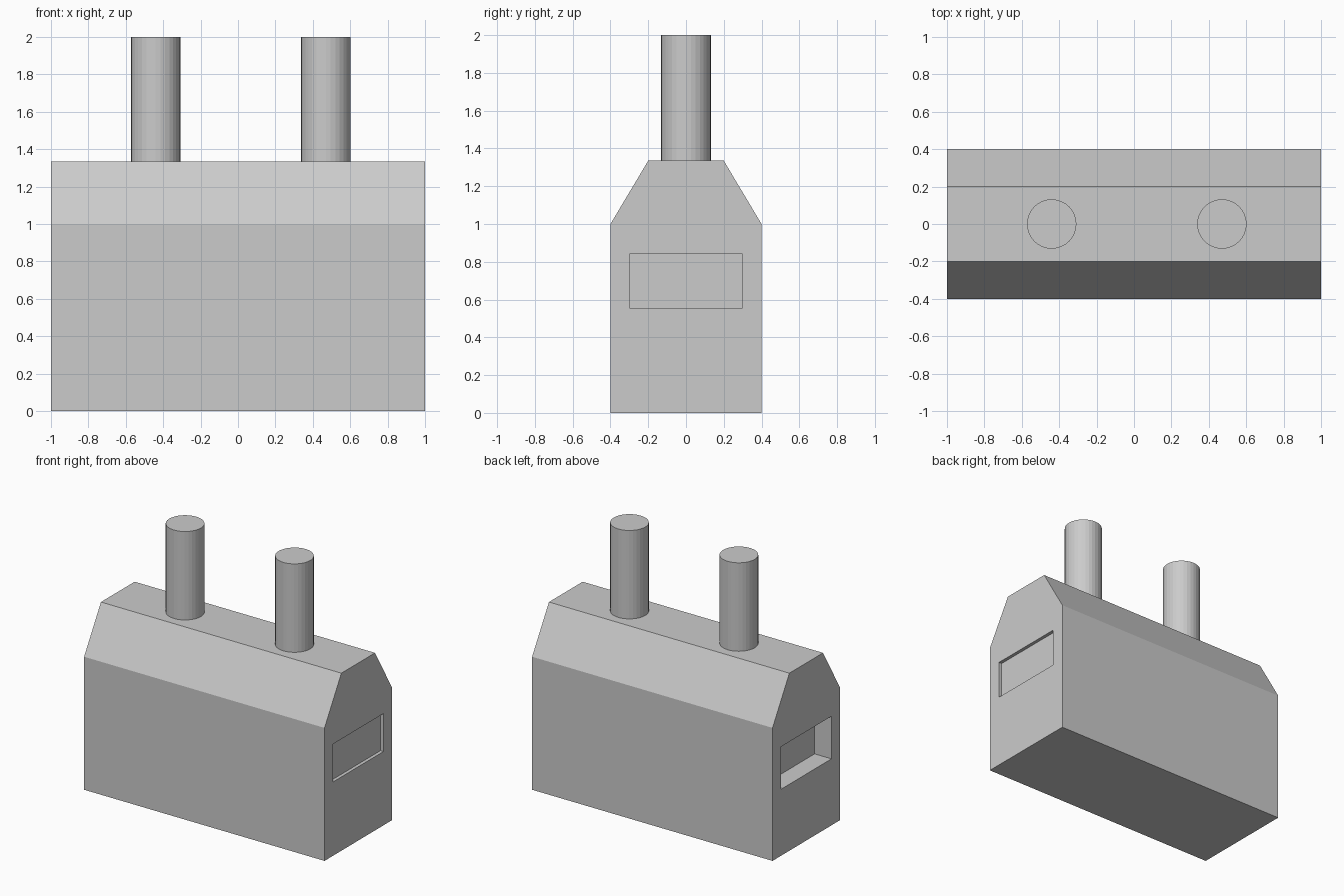
import bpy
import bmesh

if "Cube" in bpy.data.objects:
    bpy.data.objects.remove(bpy.data.objects["Cube"])


def extrude_profile(name, profile, x0, x1):
    """Extrude a closed (y, z) profile along x."""
    bm = bmesh.new()
    face = bm.faces.new([bm.verts.new((x0, y, z)) for y, z in profile])
    result = bmesh.ops.extrude_face_region(bm, geom=[face])
    verts = [v for v in result["geom"] if isinstance(v, bmesh.types.BMVert)]
    bmesh.ops.translate(bm, verts=verts, vec=(x1 - x0, 0, 0))
    bmesh.ops.recalc_face_normals(bm, faces=bm.faces)
    mesh = bpy.data.meshes.new(name)
    bm.to_mesh(mesh)
    bm.free()
    obj = bpy.data.objects.new(name, mesh)
    bpy.context.collection.objects.link(obj)
    return obj


# Main body with sloped shoulders
TOP = 1.335
body = extrude_profile(
    "body",
    [(-0.4, 0), (0.4, 0), (0.4, 1.0), (0.2, TOP), (-0.2, TOP), (-0.4, 1.0)],
    -1, 1)

# End recesses: shallow on the right, deeper on the left
for side, x0, x1, z0, z1 in (("right", 0.975, 1.2, 0.555, 0.84),
                             ("left", -1.2, -0.86, 0.50, 0.82)):
    cutter = extrude_profile(
        side + "_recess_cutter",
        [(-0.3, z0), (0.3, z0), (0.3, z1), (-0.3, z1)], x0, x1)
    cutter.hide_render = True
    cutter.hide_set(True)
    cut = body.modifiers.new(side + "_recess", "BOOLEAN")
    cut.operation = "DIFFERENCE"
    cut.solver = "EXACT"
    cut.object = cutter

# Two round posts on the flat top
for side, x in (("left", -0.44), ("right", 0.47)):
    bpy.ops.mesh.primitive_cylinder_add(
        vertices=32, radius=0.132, depth=2 - TOP, location=(x, 0, (2 + TOP) / 2))
    bpy.context.object.name = side + "_post"
